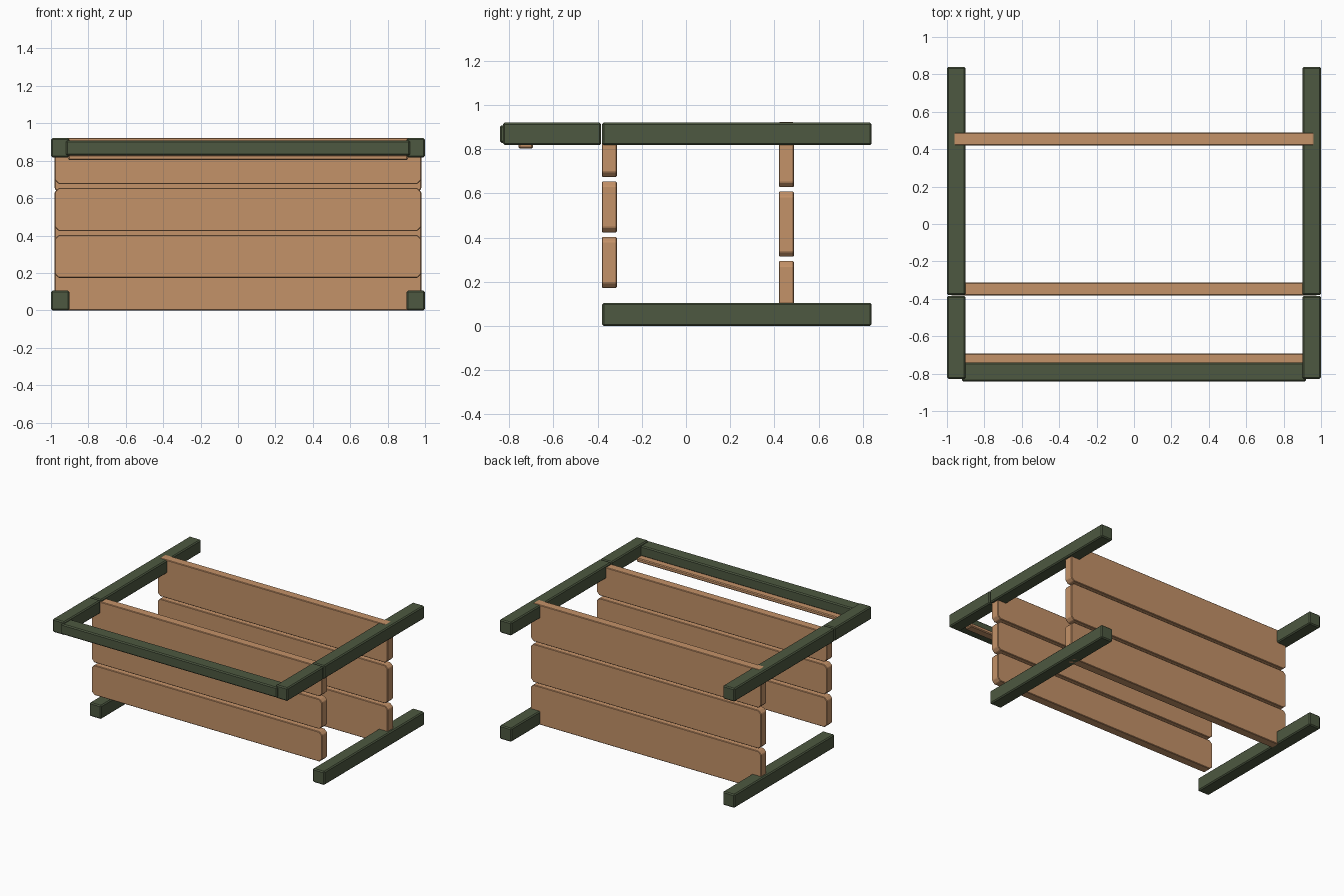
import bpy
import bmesh
from mathutils import Vector

cube = bpy.data.objects.get("Cube")
if cube:
    bpy.data.objects.remove(cube, do_unlink=True)


def make_material(name, rgb):
    mat = bpy.data.materials.new(name)
    mat.use_nodes = True
    color = (*rgb, 1.0)
    mat.diffuse_color = color
    mat.node_tree.nodes["Principled BSDF"].inputs["Base Color"].default_value = color
    return mat


green = make_material("dark green paint", (0.074, 0.098, 0.052))
wood = make_material("tan wood", (0.552, 0.287, 0.138))


def beam(name, x, y, z, mat, edge, corner=0.0):
    """Box between (min, max) ranges; corner cuts the ends, edge softens all edges."""
    low, high = Vector((x[0], y[0], z[0])), Vector((x[1], y[1], z[1]))
    center, size = (low + high) / 2, high - low
    bm = bmesh.new()
    bmesh.ops.create_cube(bm, size=1)
    for v in bm.verts:
        v.co = center + v.co * size
    if corner:
        across = [e for e in bm.edges
                  if abs(e.verts[0].co.y - e.verts[1].co.y) > size.y / 2]
        bmesh.ops.bevel(bm, geom=across, offset=corner, offset_type='OFFSET',
                        segments=1, affect='EDGES')
    bmesh.ops.bevel(bm, geom=bm.edges[:], offset=edge, offset_type='OFFSET',
                    segments=1, affect='EDGES')
    bmesh.ops.recalc_face_normals(bm, faces=bm.faces[:])
    mesh = bpy.data.meshes.new(name)
    bm.to_mesh(mesh)
    bm.free()
    mesh.materials.append(mat)
    obj = bpy.data.objects.new(name, mesh)
    bpy.context.collection.objects.link(obj)
    return obj


# Side rails: bottom runner, top rail and its forward extension
for side, x in (("left", (0.9, 1.0)), ("right", (-1.0, -0.9))):
    beam(f"{side}_bottom_rail", x, (-0.38, 0.84), (0.0, 0.105), green, 0.008)
    beam(f"{side}_top_rail", x, (-0.38, 0.84), (0.818, 0.92), green, 0.008)
    beam(f"{side}_front_arm", x, (-0.828, -0.384), (0.818, 0.92), green, 0.008)

# Crossbar joining the arms, with a thin slat under it
beam("front_crossbar", (-0.92, 0.92), (-0.842, -0.74), (0.828, 0.908), green, 0.008)
beam("under_slat", (-0.908, 0.908), (-0.757, -0.692), (0.803, 0.832), wood, 0.006)

# Two walls of three planks each
for wall, y, bottom, height, pitch in (
        ("front", (-0.381, -0.313), 0.173, 0.23, 0.251),
        ("back", (0.42, 0.488), 0.0, 0.294, 0.314)):
    for i, level in enumerate(("lower", "middle", "upper")):
        z = bottom + i * pitch
        beam(f"{wall}_{level}_plank", (-0.98, 0.98), y, (z, z + height),
             wood, 0.004, corner=0.022)
